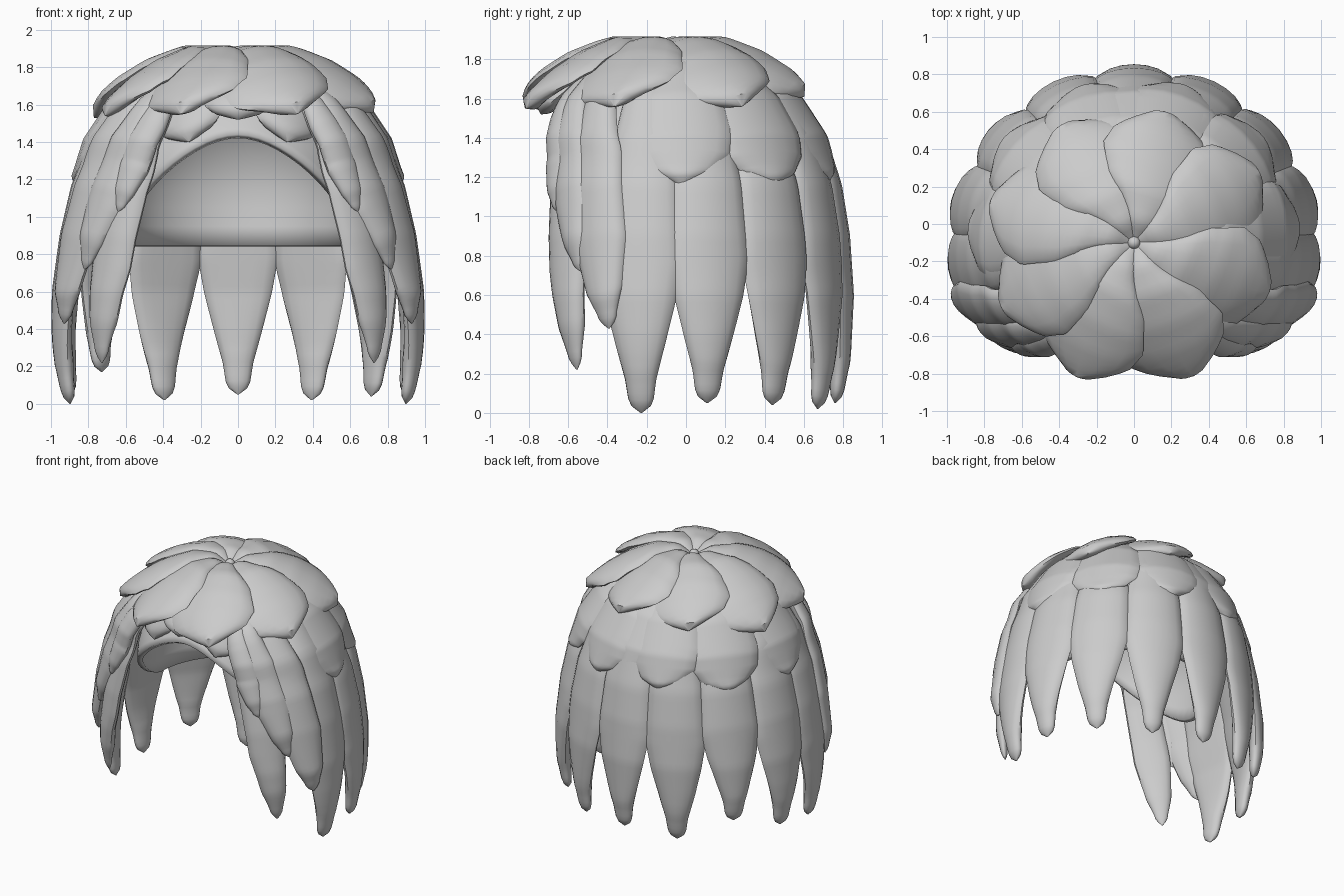
import bpy, bmesh, math
from mathutils import Vector

if "Cube" in bpy.data.objects:
    bpy.data.objects.remove(bpy.data.objects["Cube"])

mat = bpy.data.materials.new("pale grey")
mat.use_nodes = True
GREY = (0.6, 0.6, 0.6, 1)
mat.diffuse_color = GREY
mat.node_tree.nodes["Principled BSDF"].inputs["Base Color"].default_value = GREY

CENTRE_Y = -0.1


def interp(table, x):
    """Piecewise linear lookup in a list of (x, value) pairs."""
    for (a, va), (b, vb) in zip(table, table[1:]):
        if x <= b:
            return va + (vb - va) * max(0, x - a) / (b - a)
    return table[-1][1]


def place(r, a, z):
    """Point on the head: flaring sideways low down, flatter below the brow."""
    wide = interp([(0.4, 1.07), (1.25, 1.0)], z)
    deep = interp([(1.3, 0.92), (1.55, 1.0)], z) if math.sin(a) < 0 else 1.0
    return Vector((wide * r * math.cos(a), CENTRE_Y + deep * r * math.sin(a), z))


def finish(name, bm, angle=40):
    bmesh.ops.recalc_face_normals(bm, faces=bm.faces)
    mesh = bpy.data.meshes.new(name)
    bm.to_mesh(mesh)
    bm.free()
    obj = bpy.data.objects.new(name, mesh)
    bpy.context.collection.objects.link(obj)
    mesh.materials.append(mat)
    bpy.ops.object.select_all(action='DESELECT')
    obj.select_set(True)
    bpy.context.view_layer.objects.active = obj
    bpy.ops.object.shade_smooth_by_angle(angle=math.radians(angle))
    return obj


def leaf(name, path, a0, a1, widths, size=1, thick=0.05, tilt=0.0, curl=0.9, sides=16):
    """Closed lens-section leaf along (radius, height) points, turning from angle a0 to a1."""
    bm = bmesh.new()
    n = len(path) - 1
    pts, dirs = [], []
    for i, (r, z) in enumerate(path):
        a = math.radians(a0 + (a1 - a0) * i / n)
        pts.append(place(r, a, z))
        dirs.append(Vector((-math.sin(a), math.cos(a), 0)))
    rings = []
    for i, p in enumerate(pts):
        along = (pts[min(i + 1, n)] - pts[max(i - 1, 0)]).normalized()
        side = (dirs[i] - along * dirs[i].dot(along)).normalized()
        out = side.cross(-along)
        if out.dot(Vector((p.x, p.y - CENTRE_Y, 0.5))) < 0:
            out.negate()
        w = max(interp(widths, i / n) * size, 0.004)
        t = thick * min(1, w / 0.09)
        ring = []
        for k in range(sides):
            q = math.tau * k / sides
            u = math.cos(q)
            lift = t * math.sin(q) - (w * u) ** 2 / (2 * curl) + tilt * u * w
            ring.append(bm.verts.new(p + side * w * u + out * lift))
        rings.append(ring)
    for lo, hi in zip(rings, rings[1:]):
        for k in range(sides):
            j = (k + 1) % sides
            bm.faces.new((lo[k], lo[j], hi[j], hi[k]))
    bm.faces.new(rings[0])
    bm.faces.new(rings[-1])
    return finish(name, bm)


# Silhouettes: hanging layers give radius by height, crown gives height by radius
HANG = [(0.0, 0.85), (0.12, 0.87), (0.3, 0.89), (0.6, 0.905), (0.9, 0.885),
        (1.15, 0.845), (1.4, 0.765), (1.6, 0.63), (1.75, 0.46), (1.83, 0.3)]
CROWN = [(0.0, 1.83), (0.12, 1.87), (0.28, 1.865), (0.45, 1.80), (0.6, 1.71), (0.7, 1.63), (0.8, 1.53)]
BANANA = [(0, .10), (.3, .19), (.55, .215), (.67, .18), (.8, .125), (.9, .08), (.95, .068), (.975, .06), (1, 0)]
LOCK = [(0, .08), (.3, .15), (.65, .16), (.85, .11), (.94, .06), (.97, .05), (1, 0)]
PETAL = [(0, .10), (.3, .23), (.55, .27), (.75, .245), (.88, .16), (.95, .06), (1, 0)]
TOP = [(0, .03), (.2, .11), (.45, .25), (.7, .31), (.85, .26), (.94, .13), (1, 0)]


def hanging(z0, z1, offset=0.0, steps=48):
    return [(interp(HANG, z) + offset, z)
            for z in (z0 + (z1 - z0) * i / steps for i in range(steps + 1))]


# Inner cap with an arched opening over the face
bm = bmesh.new()
rows = []
COLS, STEPS = 64, 14
for c in range(COLS):
    a = math.tau * c / COLS
    low = 0.84 + 0.6 * max(0, -math.sin(a)) ** 1.6
    row = []
    for s in range(1, STEPS + 1):
        z = low + (1.78 - low) * math.cos(s / STEPS * math.pi / 2)
        r = 0.66 * math.sqrt(max(0, 1 - (max(0, z - 1.1) / 0.68) ** 2)) - 0.1 * max(0, 1.1 - z)
        row.append(bm.verts.new((r * math.cos(a), CENTRE_Y + r * math.sin(a), z)))
    rows.append(row)
for c in range(COLS):
    p, q = rows[c], rows[(c + 1) % COLS]
    for s in range(STEPS - 1):
        bm.faces.new((p[s], q[s], q[s + 1], p[s + 1]))
bm.faces.new([row[0] for row in rows])
cap = finish("inner_cap", bm)
rim = cap.modifiers.new("thickness", 'SOLIDIFY')
rim.thickness = 0.04

# Long leaves hanging round the back and sides
leaf("back_long_leaf", hanging(1.68, 0.05), 90, 90, BANANA)
for name, sign in (("left", 1), ("right", -1)):
    def mirrored(a):
        return a if sign > 0 else 180 - a

    short = 0.04 if sign > 0 else 0.17
    for i, (a, tip) in enumerate([(64.5, 0.02), (39, short), (14, 0.05), (-9.4, 0.0)]):
        leaf(f"{name}_long_leaf_{i}", hanging(1.68, tip), mirrored(a), mirrored(a), BANANA)

    # Locks sweeping back from the face: root angle, tip angle, tip height, offset, size
    locks = [(-48, -36, 0.22, -0.04, 0.8), (-52, -44, 1.03, 0.01, 0.58), (-45, -31, 0.72, 0.02, 0.75),
             (-31, -20, 0.43, 0.03, 0.95)]
    for i, (a0, a1, tip, off, size) in enumerate(locks):
        leaf(f"{name}_face_lock_{i}", hanging(1.7, tip, off), mirrored(a0), mirrored(a1), LOCK,
             size, tilt=0.15 * sign)

    # Broad middle leaves
    for i, (a, tip) in enumerate([(5.5, 1.15), (39, 1.14), (72, 1.16)]):
        leaf(f"{name}_middle_leaf_{i}", hanging(1.82, tip, 0.02), mirrored(a), mirrored(a), PETAL,
             tilt=0.04, thick=0.045)

    # Short fringe leaves on the forehead
    leaf(f"{name}_fringe_leaf", hanging(1.8, 1.4, -0.12, 14), mirrored(-50), mirrored(-66), PETAL, 0.75)

leaf("back_middle_leaf", hanging(1.8, 1.25), 90, 90, PETAL)
leaf("centre_fringe_leaf", hanging(1.8, 1.52, -0.04, 14), -90, -90, PETAL, 0.7)

# Whorl of overlapping crown leaves: angle and reach
whorl = [(-68, 0.78), (-22, 0.77), (28, 0.77), (75, 0.72), (120, 0.74), (162, 0.8), (204, 0.79), (245, 0.78)]
for i, (a, reach) in enumerate(whorl):
    path = [(r, interp(CROWN, r)) for r in (0.02 + (reach - 0.02) * k / 24 for k in range(25))]
    leaf(f"crown_leaf_{i}", path, a - 8, a + 2, TOP, thick=0.045, tilt=0.16, curl=0.75)

# Small bud where the crown leaves meet
bm = bmesh.new()
bmesh.ops.create_uvsphere(bm, u_segments=16, v_segments=8, radius=0.035)
bmesh.ops.translate(bm, verts=bm.verts, vec=(0, CENTRE_Y, 1.85))
finish("crown_bud", bm)

# Two little sprigs lying on the front of the crown
for i, (a0, a1) in enumerate([(-80, -62), (-100, -118)]):
    path = [(0.14 + 0.028 * k, 1.9 - 0.006 * k) for k in range(9)]
    leaf(f"crown_sprig_{i}", path, a0, a1, LOCK, 0.3, thick=0.025)
